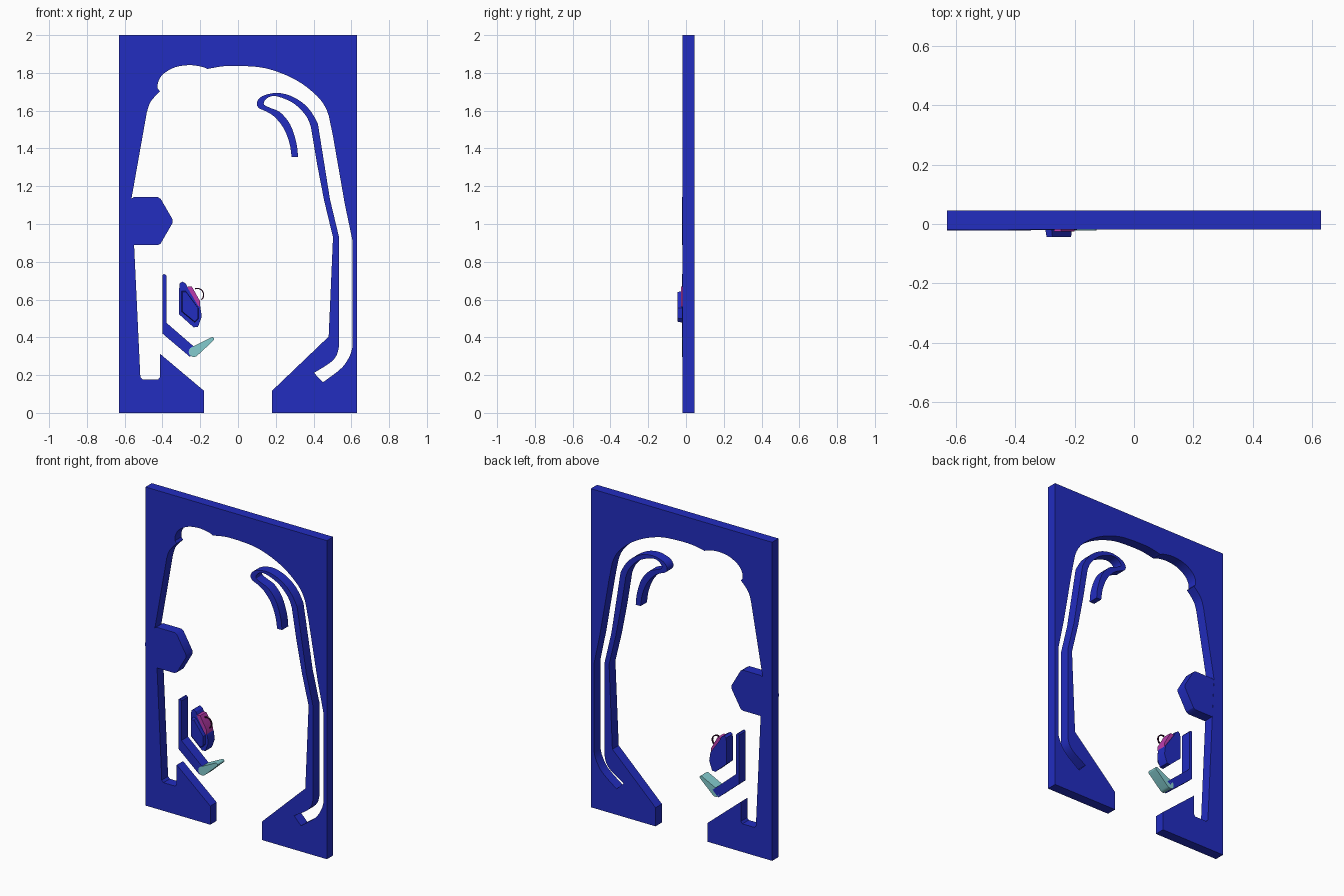
import bpy, bmesh, math
from mathutils import Vector


def material(name, rgb):
    m = bpy.data.materials.new(name)
    m.diffuse_color = (*rgb, 1)
    return m


BLUE = material("deep blue", (0.016, 0.026, 0.53))
CYAN = material("pale cyan", (0.23, 0.60, 0.62))
PINK = material("magenta", (0.50, 0.045, 0.42))
DARK = material("dark plum", (0.05, 0.006, 0.04))


def smooth(pts, n=4):
    """Catmull-Rom curve through the points, ends kept."""
    p = [Vector(q) for q in pts]
    p = [p[0]] + p + [p[-1]]
    out = []
    for i in range(1, len(p) - 2):
        a, b, c, d = p[i - 1:i + 3]
        for k in range(n):
            t = k / n
            out.append(0.5 * (2 * b + (c - a) * t + (2 * a - 5 * b + 4 * c - d) * t * t
                              + (3 * b - a - 3 * c + d) * t ** 3))
    return out + [p[-1]]


def prism(name, pts, y0, y1, mat, front=None):
    """Extrude an x-z outline from y0 (front) to y1; front = optional other front outline."""
    bm = bmesh.new()
    f = [bm.verts.new((p[0], y0, p[1])) for p in (front or pts)]
    b = [bm.verts.new((p[0], y1, p[1])) for p in pts]
    n = len(f)
    caps = [bm.faces.new(f), bm.faces.new(b[::-1])]
    for i in range(n):
        j = (i + 1) % n
        s = bm.faces.new((f[i], b[i], b[j], f[j]))
        s.smooth = True
    bmesh.ops.recalc_face_normals(bm, faces=bm.faces)
    bmesh.ops.triangulate(bm, faces=caps)
    me = bpy.data.meshes.new(name)
    bm.to_mesh(me)
    bm.free()
    me.set_sharp_from_angle(angle=math.radians(30))
    me.materials.append(mat)
    ob = bpy.data.objects.new(name, me)
    bpy.context.collection.objects.link(ob)
    return ob


# Frame outline, walked from the bottom left foot round the opening
left = [(-.63, 0), (-.18, 0), (-.18, .117), (-.413, .313), (-.413, .19), (-.423, .177),
        (-.505, .177), (-.517, .19), (-.55, .887), (-.563, 1.14)]
shoulder = smooth([(-.483, 1.59), (-.463, 1.647), (-.413, 1.703)])
lobe = smooth([(-.425, 1.717), (-.423, 1.75), (-.397, 1.793), (-.333, 1.83),
               (-.255, 1.841), (-.19, 1.832), (-.159, 1.82)])
arch = smooth([(-.155, 1.822), (-.07, 1.836), (.037, 1.836), (.143, 1.825), (.25, 1.79),
               (.34, 1.742), (.418, 1.678), (.46, 1.623), (.481, 1.572)])
slot_out = [(.503, 1.464), (.566, 1.103), (.606, .913)]
slot_end = smooth([(.606, .35), (.593, .305), (.55, .239), (.45, .162)])
slot_in = smooth([(.402, .212), (.487, .265), (.522, .305), (.534, .35)])
rail_out = [(.534, .934), (.487, 1.13)]
# Hooked top of the rail
hook_out = smooth([(.423, 1.53), (.39, 1.59), (.344, 1.64), (.275, 1.68), (.2, 1.694),
                   (.127, 1.676), (.1, 1.643), (.11, 1.614), (.145, 1.598), (.19, 1.57),
                   (.24, 1.51), (.272, 1.43), (.284, 1.355)])
hook_in = smooth([(.318, 1.355), (.309, 1.43), (.277, 1.525), (.225, 1.59), (.175, 1.613),
                  (.138, 1.632), (.145, 1.658), (.18, 1.677), (.23, 1.669), (.3, 1.635),
                  (.36, 1.573), (.386, 1.515)])
right = [(.42, 1.31), (.457, 1.12), (.503, .93), (.48, .404), (.18, .117), (.18, 0),
         (.63, 0), (.63, 2), (-.63, 2)]
prism("frame", left + shoulder + lobe + arch + slot_out + slot_end + slot_in + rail_out
      + hook_out + hook_in + right, -.018, .045, BLUE)

# Six-sided boss with clipped corners
corner = [Vector((-.488 + .147 * math.cos(k * math.pi / 3),
                  1.015 + .147 * math.sin(k * math.pi / 3))) for k in range(6)]
boss = []
for k in range(6):
    for q in (corner[k - 1], corner[(k + 1) % 6]):
        boss.append(corner[k].lerp(q, .07))
prism("hexagon_boss", boss, -.022, .044, BLUE)

# Bent bracket
prism("bracket", [(-.40, .728), (-.393, .735), (-.385, .733), (-.379, .725), (-.379, .477),
                  (-.215, .335), (-.255, .297), (-.40, .42)], -.021, .044, BLUE)


# Tapered lever
def arc(cx, cz, r, a0, a1, n):
    return [(cx + r * math.cos(math.radians(a0 + (a1 - a0) * i / n)),
             cz + r * math.sin(math.radians(a0 + (a1 - a0) * i / n))) for i in range(n + 1)]


prism("lever", arc(-.234, .323, .027, 118, 312, 12) + arc(-.136, .391, .010, -48, 118, 8),
      -.022, .044, CYAN)

# Pod with a raised front panel
prism("pod", [(-.312, .65), (-.309, .685), (-.295, .695), (-.277, .685), (-.262, .655),
              (-.2, .565), (-.192, .51), (-.212, .455), (-.235, .453), (-.312, .522)],
      -.021, .044, BLUE)
base = [(-.298, .645), (-.277, .645), (-.21, .555), (-.21, .498), (-.228, .478), (-.298, .535)]
prism("pod_panel", base, -.044, -.02, BLUE,
      [(x * .94 - .0142, z * .94 + .0336) for x, z in base])

# Slanted pad and its thin loop
prism("pad", [(-.27, .667), (-.245, .67), (-.2, .59), (-.2, .56), (-.212, .568)],
      -.026, .036, PINK)
prism("loop", arc(-.216, .625, .037, 110, -50, 16) + arc(-.216, .625, .031, -50, 110, 16),
      -.006, .002, DARK)
